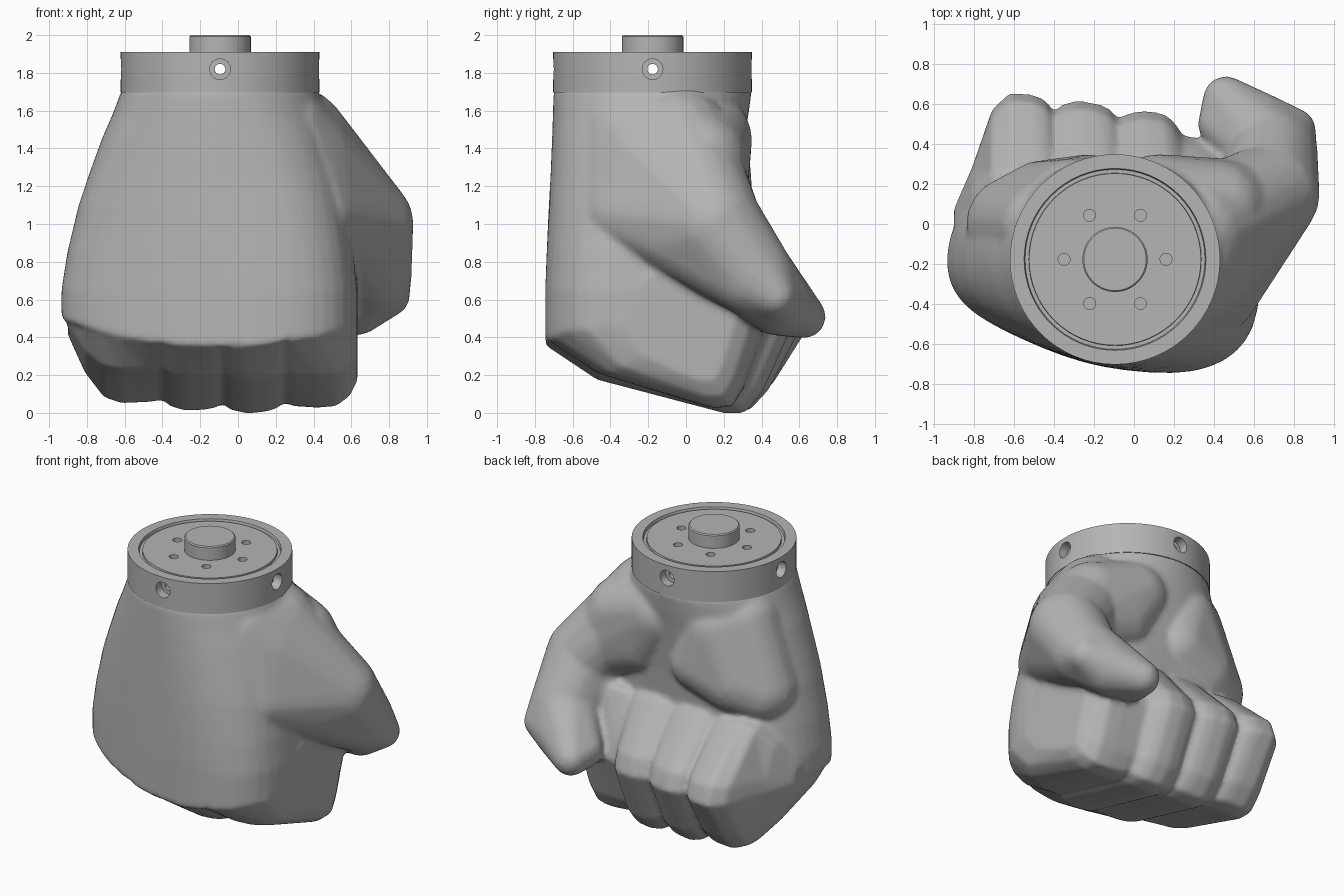
import bpy, bmesh, math
from mathutils import Vector

cube = bpy.data.objects.get("Cube")
if cube:
    bpy.data.objects.remove(cube, do_unlink=True)

grey = bpy.data.materials.new("plain grey")
grey.use_nodes = True
colour = (0.46, 0.46, 0.46, 1)
grey.diffuse_color = colour
grey.node_tree.nodes["Principled BSDF"].inputs["Base Color"].default_value = colour

CX, CY, R = -0.095, -0.177, 0.526      # wrist axis and radius


def make_object(name, bm):
    bmesh.ops.recalc_face_normals(bm, faces=bm.faces)
    mesh = bpy.data.meshes.new(name)
    bm.to_mesh(mesh)
    bm.free()
    mesh.materials.append(grey)
    ob = bpy.data.objects.new(name, mesh)
    bpy.context.collection.objects.link(ob)
    return ob


def activate(ob):
    bpy.ops.object.select_all(action='DESELECT')
    ob.select_set(True)
    bpy.context.view_layer.objects.active = ob


def loft(bm, rings):
    """Skin closed rings of equal length and cap both ends."""
    rows = [[bm.verts.new(p) for p in ring] for ring in rings]
    n = len(rows[0])
    for a, b in zip(rows, rows[1:]):
        for i in range(n):
            bm.faces.new((a[i], a[(i + 1) % n], b[(i + 1) % n], b[i]))
    bm.faces.new(rows[0])
    bm.faces.new(rows[-1][::-1])


def closed_curve(pts, steps=4):
    """Smooth closed curve through a few points."""
    out, n = [], len(pts)
    for i in range(n):
        p0, p1, p2, p3 = (Vector(pts[(i + k) % n]) for k in (-1, 0, 1, 2))
        for s in range(steps):
            t = s / steps
            out.append(0.5 * (2 * p1 + (p2 - p0) * t + (2 * p0 - 5 * p1 + 4 * p2 - p3) * t * t
                              + (3 * p1 - p0 - 3 * p2 + p3) * t ** 3))
    return out


def rounded_hull(bm, balls):
    """Convex hull around spheres given as (x, y, z, radius)."""
    ball = bmesh.new()
    bmesh.ops.create_icosphere(ball, subdivisions=3, radius=1)
    hull = bmesh.new()
    for x, y, z, r in balls:
        for v in ball.verts:
            hull.verts.new(v.co * r + Vector((x, y, z)))
    ball.free()
    bmesh.ops.convex_hull(hull, input=hull.verts[:])
    bmesh.ops.delete(hull, geom=[v for v in hull.verts if not v.link_faces], context='VERTS')
    new = {v: bm.verts.new(v.co) for v in hull.verts}
    for f in hull.faces:
        bm.faces.new([new[v] for v in f.verts])
    hull.free()


hand = bmesh.new()

# Back of the hand and palm: wrist circle morphing into the wide knuckle outline
outline = [(-0.935, -0.18), (-0.85, -0.40), (-0.55, -0.58), (-0.15, -0.715), (0.3, -0.735), (0.56, -0.58),
           (0.632, -0.25), (0.55, 0.1), (0.3, 0.2), (-0.1, 0.22), (-0.5, 0.22), (-0.84, 0.07)]
wrist = [(CX + R * math.cos(math.pi + k * math.pi / 6), CY + R * math.sin(math.pi + k * math.pi / 6))
         for k in range(12)]
rings = []
for z, t, s in [(1.75, 0, 0.93), (1.70, 0, 0.997), (1.58, 0.14, 1), (1.45, 0.32, 1), (1.25, 0.55, 1),
                (1.1, 0.71, 1), (0.85, 0.9, 1), (0.65, 1, 1), (None, 1, 1)]:
    ring = []
    for p in closed_curve([Vector(w).lerp(Vector(o), t) for w, o in zip(wrist, outline)]):
        x, y = CX + (p.x - CX) * s, CY + (p.y - CY) * s
        # the last ring follows the arched knuckle line
        ring.append((x, y, z if z else 0.345 + 0.14 * ((x + 0.1) / 0.8) ** 2))
    rings.append(ring)
loft(hand, rings)

# Four curled fingers: one side profile swept across x, pinched at the creases
# each row: x, profile scale, knuckle y, middle joint y, height offset
fingers = [(-0.9, 0.2, -1.5, 0.4, 0.04), (-0.81, 0.64, -0.67, 0.45, 0.04), (-0.71, 0.93, -0.53, 0.62, 0.04),
           (-0.62, 1, -0.54, 0.66, 0.04), (-0.5, 0.99, -0.59, 0.655, 0.04), (-0.44, 0.97, -0.63, 0.64, 0.035),
           (-0.4, 0.92, -0.67, 0.61, 0.025), (-0.36, 0.97, -0.66, 0.62, 0.01), (-0.28, 1, -0.66, 0.62, 0),
           (-0.18, 0.99, -0.69, 0.61, 0), (-0.12, 0.97, -0.72, 0.595, 0), (-0.08, 0.92, -0.76, 0.57, 0),
           (-0.04, 0.97, -0.735, 0.57, -0.01), (0.05, 1, -0.725, 0.57, -0.015), (0.15, 0.99, -0.73, 0.56, -0.01),
           (0.2, 0.97, -0.745, 0.53, -0.005), (0.245, 0.91, -0.78, 0.49, 0), (0.29, 0.97, -0.74, 0.45, 0.01),
           (0.42, 1, -0.69, 0.42, 0.015), (0.52, 0.98, -0.63, 0.41, 0.015), (0.59, 0.88, -0.61, 0.39, 0.02),
           (0.632, 0.72, -0.48, 0.36, 0.03)]
rings = []
for x, s, yk, yb, dz in fingers:
    yc = 0.5 * yb - 0.08
    yd = yc + 0.11
    profile = [(yk, 0.34 + 0.12 * ((x + 0.1) / 0.75) ** 2), (0.65 * yk, 0.19 + dz), (yc, 0.012 + dz),
               (yd, 0.015 + dz), (yd + 0.35 * (yb - yd), 0.12 + dz), (yb, 0.47), (yb - 0.04, 0.59),
               (0.27, 0.9), (0.0, 0.95), (0.6 * yk, 0.8)]
    rings.append([(x, y * s, 0.5 + (z - 0.5) * s) for y, z in profile])
loft(hand, rings)

# Thumb root and the web joining it to the back of the hand
root, joint, bend = (0.3, -0.04, 1.44, 0.285), (0.675, 0.15, 1.0, 0.255), (0.70, 0.35, 0.73, 0.22)
web = (0.55, -0.03, 0.96, 0.25)
rounded_hull(hand, [root, joint, web, (0.235, -0.32, 1.5, 0.24), (0.3, -0.21, 1.35, 0.3),
                    (0.41, -0.34, 1.06, 0.21)])
rounded_hull(hand, [joint, bend, web])
# Thumb end folded over the fingers
rounded_hull(hand, [bend, (0.62, 0.48, 0.59, 0.18), (0.80, 0.47, 0.62, 0.11), (0.46, 0.625, 0.51, 0.115),
                    (0.44, 0.5, 0.53, 0.12)])
# Thumb-side heel and little-finger-side heel of the palm
rounded_hull(hand, [(0.12, 0.1, 1.45, 0.25), (0.25, 0.1, 1.22, 0.23), (0.42, 0.08, 1.35, 0.24),
                    (0.58, 0.09, 1.1, 0.23)])
rounded_hull(hand, [(-0.3, 0.1, 1.45, 0.23), (-0.23, 0.14, 1.2, 0.21), (-0.45, 0.07, 1.12, 0.25),
                    (-0.6, 0.0, 1.06, 0.24), (-0.45, -0.02, 1.5, 0.23)])

# Fuse the parts into one smooth skin
fist = make_object("fist", hand)
remesh = fist.modifiers.new("fuse", 'REMESH')
remesh.mode = 'VOXEL'
remesh.voxel_size = 0.018
remesh.use_smooth_shade = True
soften = fist.modifiers.new("soften", 'SMOOTH')
soften.factor = 0.5
soften.iterations = 6
activate(fist)
for m in ("fuse", "soften"):
    bpy.ops.object.modifier_apply(modifier=m)
bpy.ops.object.shade_smooth()


def lathe(name, profile, n=64):
    """Turned solid about the wrist axis from (radius, z) points."""
    bm = bmesh.new()
    loft(bm, [[(CX + r * math.cos(2 * math.pi * i / n), CY + r * math.sin(2 * math.pi * i / n), z)
               for i in range(n)] for r, z in profile])
    return make_object(name, bm)


# Wrist collar with a shallow groove around its inner plate
collar = lathe("wrist_collar", [(R, 1.695), (R, 1.91), (0.455, 1.91), (0.45, 1.89), (0.432, 1.89),
                                (0.43, 1.905), (0.1, 1.905)])


def drill(x, y, z, radius, length, axis):
    rot = {'X': (0, math.pi / 2, 0), 'Y': (math.pi / 2, 0, 0), 'Z': (0, 0, 0)}[axis]
    bpy.ops.mesh.primitive_cylinder_add(vertices=16, radius=radius, depth=length, location=(x, y, z), rotation=rot)
    cutter = bpy.context.object
    cutter.name = "drill_cutter"
    cutter.hide_render = True
    cut = collar.modifiers.new("drill", 'BOOLEAN')
    cut.operation = 'DIFFERENCE'
    cut.solver = 'EXACT'
    cut.object = cutter
    activate(collar)
    bpy.ops.object.modifier_apply(modifier="drill")
    bpy.data.objects.remove(cutter, do_unlink=True)


# Cross holes through the collar, countersunk at each side
drill(CX, CY, 1.82, 0.028, 1.4, 'X')
drill(CX, CY, 1.82, 0.028, 1.4, 'Y')
for side in (-1, 1):
    drill(CX + side * R, CY, 1.82, 0.055, 0.13, 'X')
    drill(CX, CY + side * R, 1.82, 0.055, 0.13, 'Y')
# Six small holes in the plate
for k in range(6):
    a = k * math.pi / 3
    drill(CX + 0.255 * math.cos(a), CY + 0.255 * math.sin(a), 1.905, 0.03, 0.08, 'Z')

# Central post
post = lathe("centre_post", [(0.163, 1.88), (0.163, 1.993), (0.156, 2.0)])
for ob in (collar, post):
    activate(ob)
    bpy.ops.object.shade_smooth_by_angle(angle=math.radians(30))
